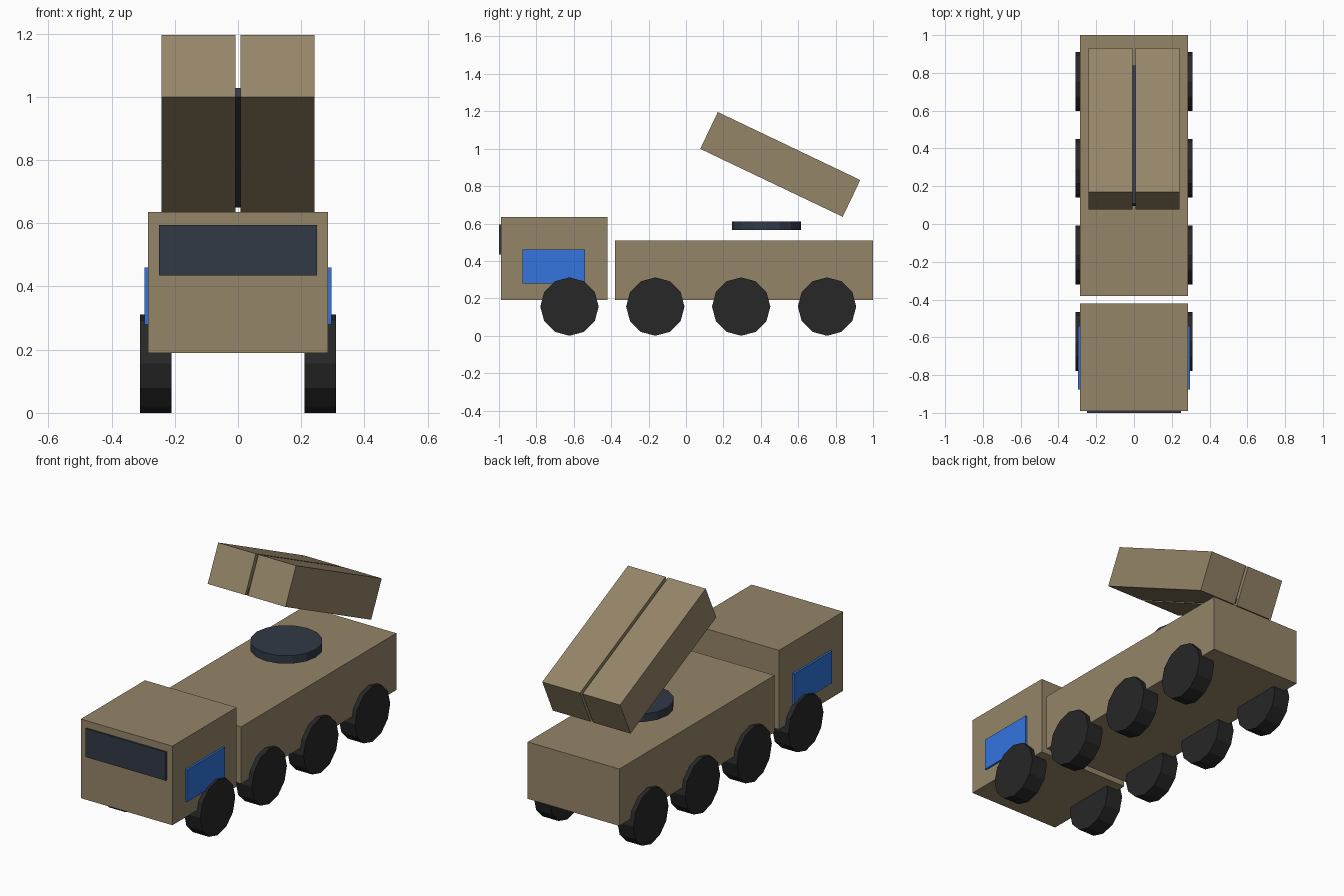
import bpy
import math
from mathutils import Matrix, Vector

cube = bpy.data.objects.get("Cube")
if cube:
    bpy.data.objects.remove(cube, do_unlink=True)


def make_material(name, rgb):
    mat = bpy.data.materials.new(name)
    mat.use_nodes = True
    colour = (*rgb, 1.0)
    mat.diffuse_color = colour
    mat.node_tree.nodes["Principled BSDF"].inputs["Base Color"].default_value = colour
    return mat


TAN = make_material("desert tan", (0.30, 0.235, 0.14))
GLASS = make_material("dark slate", (0.032, 0.042, 0.062))
BLUE = make_material("panel blue", (0.033, 0.178, 0.74))
RUBBER = make_material("tyre black", (0.02, 0.02, 0.02))


def finish(name, mat):
    obj = bpy.context.object
    obj.name = obj.data.name = name
    obj.data.materials.append(mat)
    return obj


def box(name, mat, low, high, frame=Matrix()):
    """Box between two corners, optionally placed in a tilted frame."""
    low, high = Vector(low), Vector(high)
    bpy.ops.mesh.primitive_cube_add(size=1)
    obj = finish(name, mat)
    obj.data.transform(frame @ Matrix.Translation((low + high) / 2)
                       @ Matrix.Diagonal((*(high - low), 1)))
    return obj


def disc(name, mat, sides, radius, depth, centre, turn=Matrix()):
    bpy.ops.mesh.primitive_cylinder_add(vertices=sides, radius=radius, depth=depth)
    obj = finish(name, mat)
    obj.data.transform(Matrix.Translation(centre) @ turn)
    return obj


# Cab and chassis
W = 0.285
box("cab", TAN, (-W, -0.99, 0.19), (W, -0.42, 0.635))
box("rear_hull", TAN, (-W, -0.38, 0.19), (W, 1.0, 0.51))
box("windscreen", GLASS, (-0.25, -1.0, 0.435), (0.25, -0.988, 0.595))

# Turntable
disc("turntable", GLASS, 16, 0.185, 0.045, (0, 0.43, 0.588))

# Launcher frame, tilted nose up towards the front
tilt = Matrix.Translation((0, 0.504, 0.916)) @ Matrix.Rotation(math.radians(-25.5), 4, "X")
box("launcher_rail", GLASS, (-0.03, -0.405, -0.101), (0.03, 0.405, -0.07), tilt)

# Mirrored parts
sideways = Matrix.Rotation(math.radians(90), 4, "Y")
for side, s in (("left", 1), ("right", -1)):
    box(f"{side}_door_panel", BLUE, (s * 0.29 - 0.006, -0.875, 0.28),
        (s * 0.29 + 0.006, -0.54, 0.46))
    box(f"{side}_launch_tube", TAN, (s * 0.125 - 0.117, -0.422, -0.109),
        (s * 0.125 + 0.117, 0.422, 0.109), tilt)
    for i in range(4):
        disc(f"{side}_wheel_{i + 1}", RUBBER, 12, 0.156, 0.1,
             (s * 0.26, -0.623 + 0.459 * i, 0.156), sideways)
